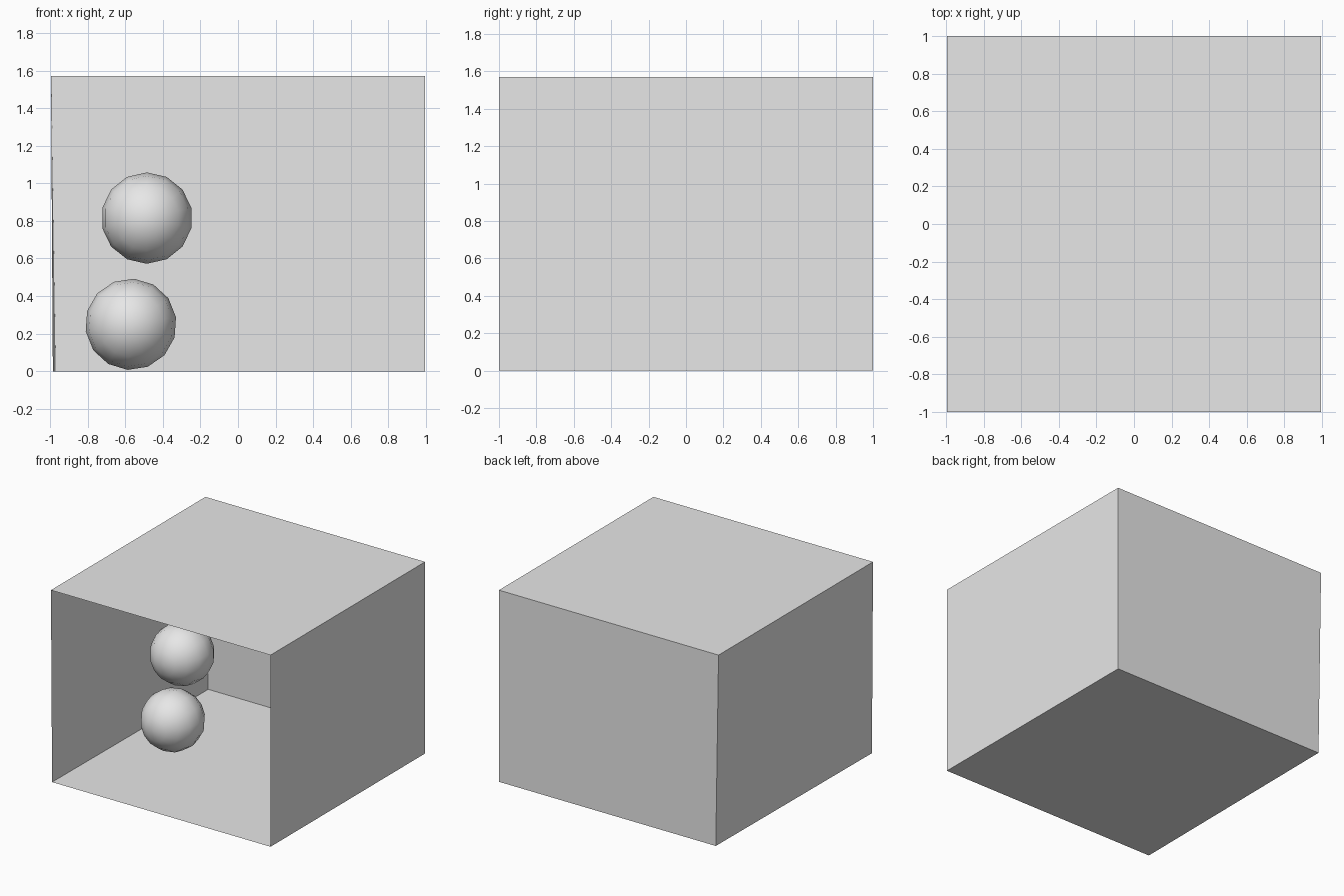
import bpy
import bmesh
from math import radians
from mathutils import Vector

cube = bpy.data.objects.get("Cube")
if cube:
    bpy.data.objects.remove(cube, do_unlink=True)

WIDTH, DEPTH, HEIGHT = 1.99, 2.0, 1.57
BALL_RADIUS = 0.243

# One plain grey for everything
grey = bpy.data.materials.new("light_grey")
grey.use_nodes = True
grey.diffuse_color = (0.8, 0.8, 0.8, 1)
grey.node_tree.nodes["Principled BSDF"].inputs["Base Color"].default_value = (0.8, 0.8, 0.8, 1)


def make_room():
    """Thin-walled box, open at the front, with one wall leaning in at its foot."""
    bm = bmesh.new()
    bmesh.ops.create_cube(bm, size=1)
    bmesh.ops.scale(bm, vec=(WIDTH, DEPTH, HEIGHT), verts=bm.verts)
    bmesh.ops.translate(bm, vec=(0, 0, HEIGHT / 2), verts=bm.verts)
    bm.normal_update()
    front = [f for f in bm.faces if f.normal.y < -0.9]
    bmesh.ops.delete(bm, geom=front, context='FACES_ONLY')
    for v in bm.verts:
        if v.co.x < 0 and v.co.z < 0.01:
            v.co.x += 0.025 if v.co.y > 0 else 0.01
    mesh = bpy.data.meshes.new("room_shell")
    bm.to_mesh(mesh)
    bm.free()
    mesh.materials.append(grey)
    room = bpy.data.objects.new("room_shell", mesh)
    bpy.context.collection.objects.link(room)


def make_ball(name, location, roll):
    """Low-sided smooth ball whose pole points to the front."""
    bpy.ops.mesh.primitive_uv_sphere_add(
        segments=14, ring_count=8, radius=BALL_RADIUS,
        location=Vector(location), rotation=(radians(90), radians(roll), 0))
    ball = bpy.context.object
    ball.name = name
    ball.data.materials.append(grey)
    bpy.ops.object.shade_smooth()


make_room()
make_ball("lower_ball", (-0.57, -0.03, 0.25), 4)
make_ball("upper_ball", (-0.485, -0.03, 0.815), 0)
